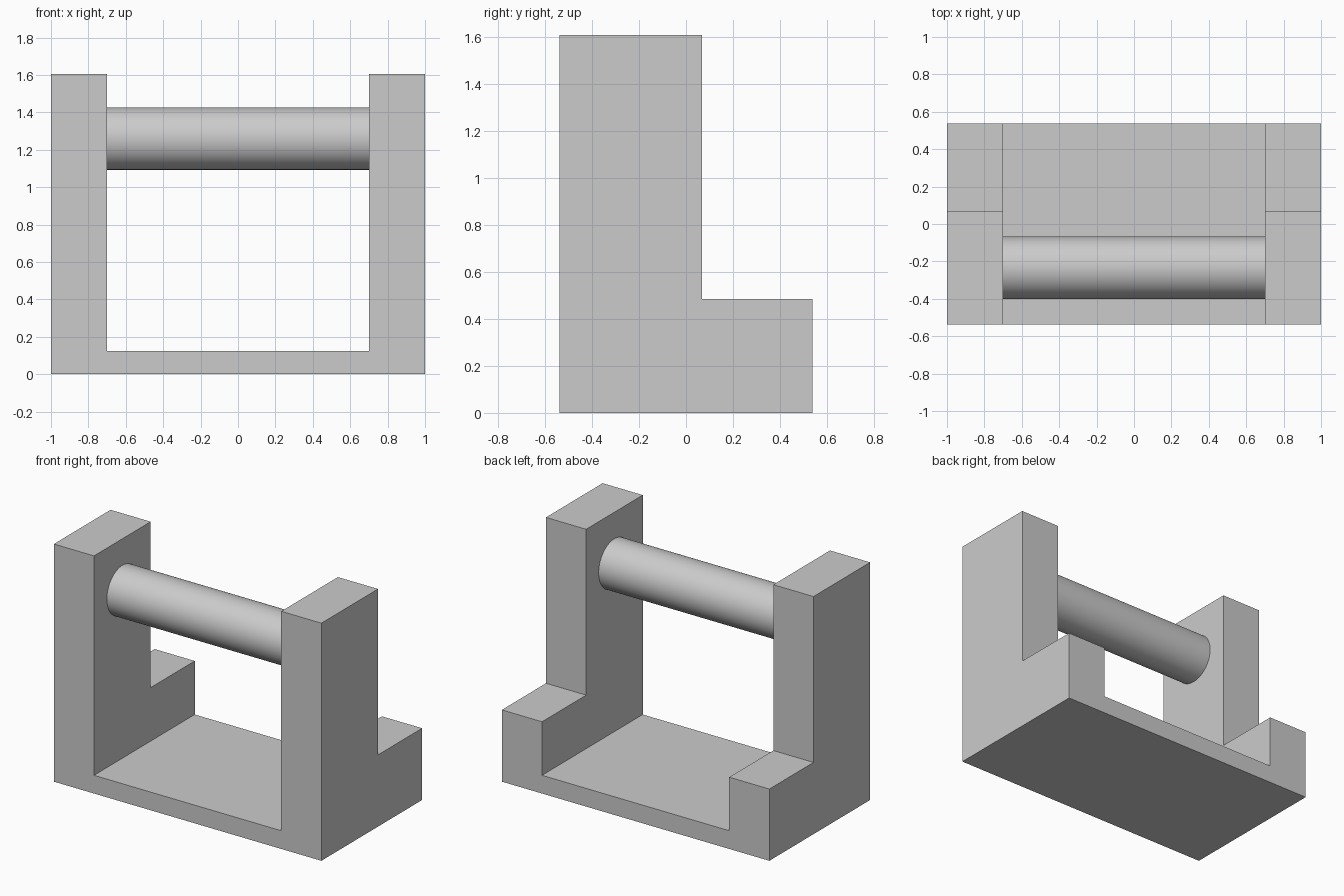
import bpy, bmesh
from math import pi

if "Cube" in bpy.data.objects:
    bpy.data.objects.remove(bpy.data.objects["Cube"])

HALF_W, INNER = 1.0, 0.70      # outer and inner half widths
DEPTH, STEP_Y = 0.538, 0.067   # half depth, rear edge of the tall posts
TOP, STEP_Z, FLOOR = 1.606, 0.485, 0.123


def extrude_x(name, profile, half):
    """Extrude a (y, z) profile symmetrically along x."""
    bm = bmesh.new()
    face = bm.faces.new([bm.verts.new((-half, y, z)) for y, z in profile])
    ext = bmesh.ops.extrude_face_region(bm, geom=[face])
    verts = [g for g in ext["geom"] if isinstance(g, bmesh.types.BMVert)]
    bmesh.ops.translate(bm, verts=verts, vec=(2 * half, 0, 0))
    bmesh.ops.recalc_face_normals(bm, faces=bm.faces)
    mesh = bpy.data.meshes.new(name)
    bm.to_mesh(mesh)
    bm.free()
    obj = bpy.data.objects.new(name, mesh)
    bpy.context.collection.objects.link(obj)
    return obj


# L-shaped frame, full width
frame = extrude_x("stand_frame", [
    (-DEPTH, 0), (DEPTH, 0), (DEPTH, STEP_Z),
    (STEP_Y, STEP_Z), (STEP_Y, TOP), (-DEPTH, TOP)], HALF_W)

# Slot between the side walls, leaving the thin floor
slot = extrude_x("slot_cutter", [(-1, FLOOR), (1, FLOOR), (1, 2), (-1, 2)], INNER)
slot.hide_render = True
slot.hide_set(True)
cut = frame.modifiers.new("slot", "BOOLEAN")
cut.operation = "DIFFERENCE"
cut.solver = "EXACT"
cut.object = slot

# Round crossbar between the posts
bpy.ops.mesh.primitive_cylinder_add(
    vertices=64, radius=0.167, depth=2 * INNER,
    location=(0, -0.234, 1.26), rotation=(0, pi / 2, 0))
bar = bpy.context.object
bar.name = "crossbar"
bpy.ops.object.shade_smooth_by_angle()
